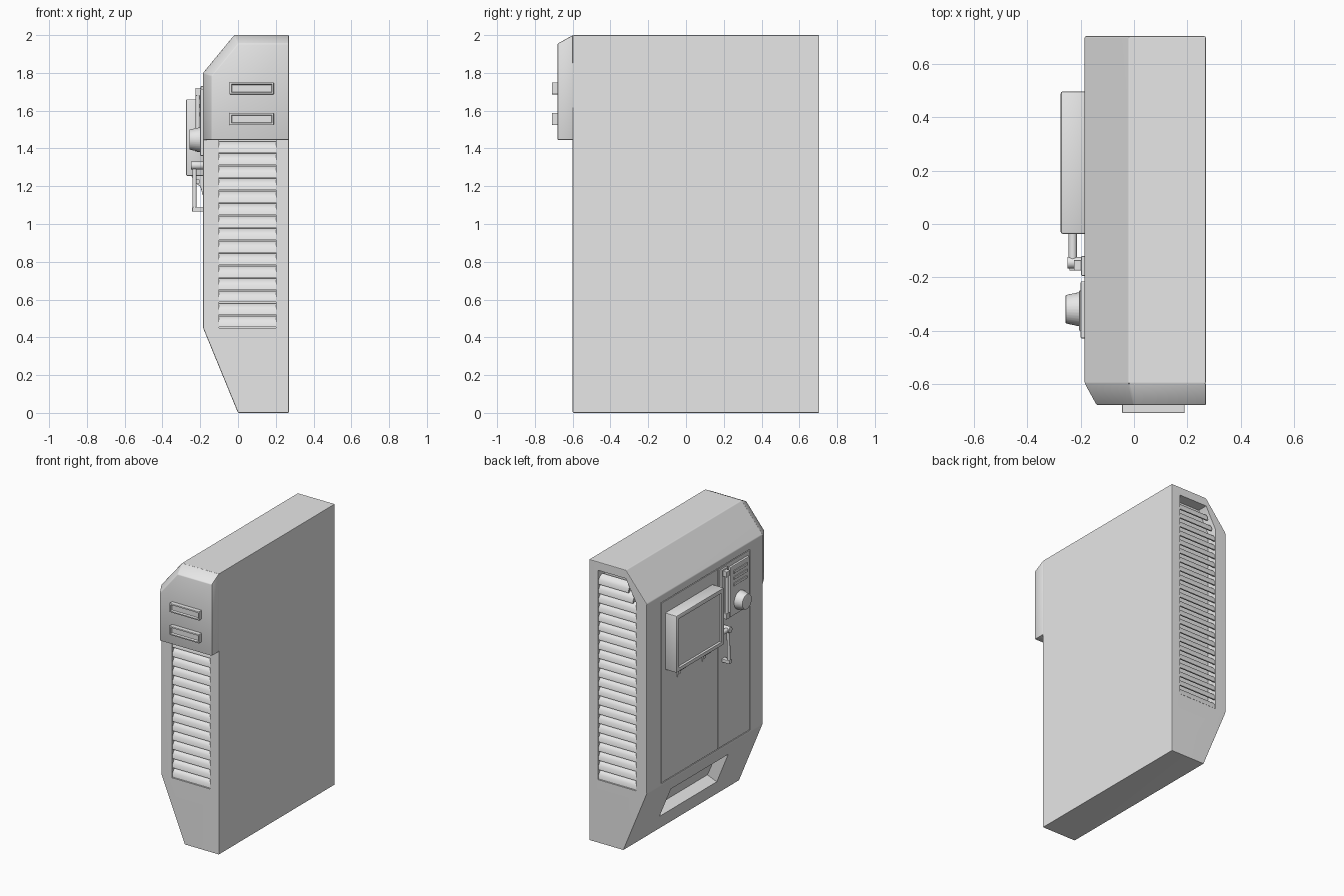
import bpy, bmesh, math
from mathutils import Vector, Matrix

if "Cube" in bpy.data.objects:
    bpy.data.objects.remove(bpy.data.objects["Cube"])

grey = bpy.data.materials.new("plain_grey")
grey.use_nodes = True
grey.diffuse_color = (0.8, 0.8, 0.8, 1)
grey.node_tree.nodes["Principled BSDF"].inputs["Base Color"].default_value = (0.8, 0.8, 0.8, 1)


def finish(name, bm, bevel=0, segments=2):
    bmesh.ops.recalc_face_normals(bm, faces=bm.faces)
    if bevel:
        bmesh.ops.bevel(bm, geom=bm.edges[:], offset=bevel, segments=segments,
                        affect='EDGES', profile=0.5, clamp_overlap=True)
    mesh = bpy.data.meshes.new(name)
    bm.to_mesh(mesh)
    bm.free()
    ob = bpy.data.objects.new(name, mesh)
    bpy.context.collection.objects.link(ob)
    mesh.materials.append(grey)
    return ob


def activate(ob):
    bpy.ops.object.select_all(action='DESELECT')
    ob.select_set(True)
    bpy.context.view_layer.objects.active = ob


def smooth(ob):
    activate(ob)
    bpy.ops.object.shade_smooth_by_angle(angle=math.radians(35))
    return ob


def add_prism(bm, pts, axis, a, b):
    """Extrude (x, z) points along y, or (y, z) points along x."""
    place = (lambda p, t: (p[0], t, p[1])) if axis == 'y' else (lambda p, t: (t, p[0], p[1]))
    lo = [bm.verts.new(place(p, a)) for p in pts]
    hi = [bm.verts.new(place(p, b)) for p in pts]
    bm.faces.new(lo)
    bm.faces.new(hi[::-1])
    for i in range(len(pts)):
        j = (i + 1) % len(pts)
        bm.faces.new((lo[i], hi[i], hi[j], lo[j]))


def prism(name, pts, axis, a, b, bevel=0):
    bm = bmesh.new()
    add_prism(bm, pts, axis, a, b)
    return finish(name, bm, bevel)


def box(name, x, y, z, bevel=0):
    return prism(name, [(x[0], z[0]), (x[1], z[0]), (x[1], z[1]), (x[0], z[1])], 'y', *y, bevel)


def tube(name, start, end, r1, r2=None, sides=16, bevel=0):
    start, end = Vector(start), Vector(end)
    d = end - start
    bm = bmesh.new()
    bmesh.ops.create_cone(bm, cap_ends=True, segments=sides, radius1=r1,
                          radius2=r1 if r2 is None else r2, depth=d.length,
                          matrix=Matrix.Translation((start + end) / 2)
                          @ d.to_track_quat('Z', 'Y').to_matrix().to_4x4())
    return smooth(finish(name, bm, bevel))


def cut(ob, cutter):
    mod = ob.modifiers.new("cut", 'BOOLEAN')
    mod.operation, mod.solver, mod.object = 'DIFFERENCE', 'EXACT', cutter
    activate(ob)
    bpy.ops.object.modifier_apply(modifier=mod.name)
    bpy.data.objects.remove(cutter)


def sink_face(ob, direction, margin, depth):
    """Inset the largest face looking in a direction and push it inward."""
    bm = bmesh.new()
    bm.from_mesh(ob.data)
    d = Vector(direction)
    face = max((f for f in bm.faces if f.normal.dot(d) > 0.9), key=lambda f: f.calc_area())
    bmesh.ops.inset_region(bm, faces=[face], thickness=margin)
    bmesh.ops.inset_region(bm, faces=[face], thickness=0.006)
    bmesh.ops.translate(bm, verts=face.verts, vec=-d * depth)
    bm.to_mesh(ob.data)
    bm.free()


# Cabinet body
outline = [(0.27, 0), (0.27, 2), (-0.02, 2), (-0.185, 1.8), (-0.185, 0.45), (0, 0)]
body = prism("cabinet_body", outline, 'y', -0.6, 0.705, 0.006)

# Louvre recesses on both ends
FLOOR, TOP, KNEE = 0.45, 1.94, 1.79
vent = [(-0.1, FLOOR), (0.2, FLOOR), (0.2, TOP), (-0.02, TOP), (-0.1, KNEE)]
front_vent = [(-0.1, FLOOR), (0.2, FLOOR), (0.2, 1.5), (-0.1, 1.5)]
cut(body, prism("cutter", vent, 'y', 0.63, 0.8))
cut(body, prism("cutter", front_vent, 'y', -0.7, -0.53))

# Door opening and hand pocket in the lower slope
cut(body, box("cutter", (-0.3, -0.173), (-0.454, 0.546), (0.462, 1.75)))
pocket = [(-0.14, 0.35), (-0.05, 0.32), (0.02, 0.16), (-0.052, 0.13), (-0.2, 0.1), (-0.28, 0.32)]
cut(body, prism("cutter", pocket, 'y', -0.27, 0.375))
smooth(body)
body.modifiers.new("weighted", 'WEIGHTED_NORMAL').keep_sharp = True

# Doors, split by a fine gap
for name, y in (("wide_door", (-0.088, 0.541)), ("narrow_door", (-0.449, -0.094))):
    box(name, (-0.185, -0.172), y, (0.467, 1.745))

# Louvre slats
def slats(name, face, out, top):
    bm = bmesh.new()
    pitch = 0.066
    for i in range(int((top - FLOOR) / pitch)):
        z = FLOOR + 0.004 + i * pitch
        lean = max(0, (z + pitch - KNEE) / (TOP - KNEE))
        left = -0.1 + 0.08 * min(1, lean)
        section = [(0.004, 0), (0.008, 0.028), (0.022, 0.048), (0.05, 0.06),
                   (0.056, 0.054), (0.028, 0.036), (0.014, 0)]
        add_prism(bm, [(face - out * d, z + h) for d, h in section], 'x', left, 0.2)
    return smooth(finish(name, bm))


slats("front_louvres", -0.6, -1, 1.46)
slats("back_louvres", 0.705, 1, TOP)

# Chamfered hood at the upper front
bm = bmesh.new()
rear = [(0.27, 1.445), (0.27, 2), (-0.02, 2), (-0.185, 1.8), (-0.185, 1.445)]
nose = [(0.27, 1.445), (0.27, 1.955), (0.0, 1.955), (-0.14, 1.785), (-0.14, 1.445)]
lo = [bm.verts.new((x, -0.598, z)) for x, z in rear]
hi = [bm.verts.new((x, -0.68, z)) for x, z in nose]
bm.faces.new(lo)
bm.faces.new(hi)
for i in range(5):
    j = (i + 1) % 5
    bm.faces.new((lo[i], lo[j], hi[j], hi[i]))
smooth(finish("front_hood", bm, 0.005))

# Lamps on the hood
for name, z in (("upper_lamp", 1.718), ("lower_lamp", 1.556)):
    lamp = box(name, (-0.045, 0.19), (-0.71, -0.675), (z - 0.032, z + 0.032), 0.004)
    sink_face(lamp, (0, -1, 0), 0.008, 0.012)

# Display box with sunken screen
display = box("display_box", (-0.275, -0.18), (-0.037, 0.497), (1.255, 1.66), 0.007)
sink_face(display, (-1, 0, 0), 0.03, 0.012)
smooth(display)

# Clips under the display
for i, y in enumerate((0.07, 0.35)):
    prism(f"clip_plate_{i}", [(-0.183, 1.26), (-0.25, 1.26), (-0.225, 1.215), (-0.2, 1.2), (-0.183, 1.14)],
          'y', y - 0.015, y + 0.015, 0.003)
    tube(f"clip_pin_{i}", (-0.215, y - 0.03, 1.225), (-0.215, y + 0.03, 1.225), 0.014)

# Control plate, knob and button strips
box("control_plate", (-0.2, -0.18), (-0.43, -0.215), (1.36, 1.715), 0.005)
tube("knob", (-0.198, -0.32, 1.447), (-0.257, -0.32, 1.447), 0.066, 0.053, 32, 0.003)
for i in range(3):
    z = 1.57 + 0.045 * i
    box(f"button_strip_{i}", (-0.206, -0.198), (-0.4, -0.25), (z, z + 0.02), 0.002)

# Door latch and its lever
box("latch_plate", (-0.198, -0.18), (-0.195, -0.12), (1.37, 1.73), 0.004)
tube("latch_bar", (-0.212, -0.155, 1.4), (-0.212, -0.155, 1.7), 0.012)
for i, z in enumerate((1.4, 1.7)):
    box(f"latch_block_{i}", (-0.226, -0.18), (-0.175, -0.135), (z - 0.02, z + 0.02), 0.004)
tube("lever_arm", (-0.23, -0.03, 1.31), (-0.23, -0.15, 1.31), 0.016)
tube("lever_pivot", (-0.25, -0.145, 1.31), (-0.18, -0.145, 1.31), 0.022, 0.022, 16, 0.003)
tube("lever_rod", (-0.23, -0.145, 1.32), (-0.23, -0.155, 1.08), 0.011)
box("lever_foot", (-0.243, -0.18), (-0.175, -0.14), (1.065, 1.09), 0.004)
